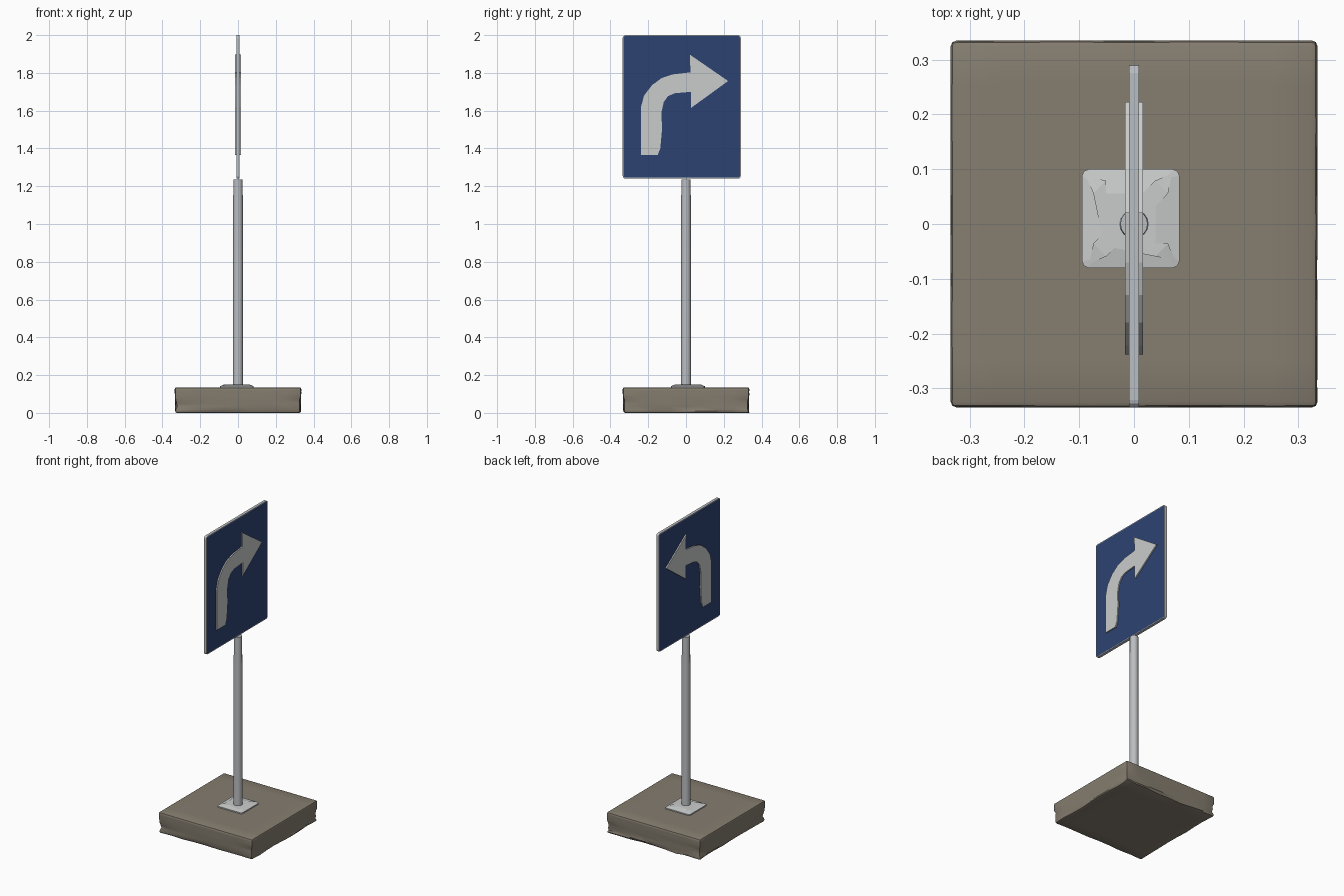
import bpy, bmesh, math, random
from mathutils import Vector

random.seed(4)
cube = bpy.data.objects.get("Cube")
if cube:
    bpy.data.objects.remove(cube, do_unlink=True)


def material(name, rgb):
    m = bpy.data.materials.new(name)
    m.use_nodes = True
    m.diffuse_color = (*rgb, 1)
    m.node_tree.nodes["Principled BSDF"].inputs["Base Color"].default_value = (*rgb, 1)
    return m


STONE = material("weathered stone", (0.235, 0.205, 0.16))
BLUE = material("sign blue", (0.026, 0.055, 0.17))
WHITE = material("arrow white", (0.59, 0.60, 0.60))
STEEL = material("galvanised steel", (0.50, 0.52, 0.54))


def finish(bm, name, *mats, smooth=None):
    bmesh.ops.recalc_face_normals(bm, faces=bm.faces)
    mesh = bpy.data.meshes.new(name)
    bm.to_mesh(mesh)
    bm.free()
    for m in mats:
        mesh.materials.append(m)
    ob = bpy.data.objects.new(name, mesh)
    bpy.context.collection.objects.link(ob)
    if smooth:
        bpy.ops.object.select_all(action="DESELECT")
        ob.select_set(True)
        bpy.context.view_layer.objects.active = ob
        bpy.ops.object.shade_smooth_by_angle(angle=math.radians(smooth))
    return ob


def box(lo, hi):
    bm = bmesh.new()
    bmesh.ops.create_cube(bm, size=1)
    lo, hi = Vector(lo), Vector(hi)
    for v in bm.verts:
        v.co = (lo + hi) / 2 + v.co * (hi - lo)
    return bm


def slab(outline, x0, x1):
    """Extrude a (y, z) outline along x."""
    bm = bmesh.new()
    face = bm.faces.new([bm.verts.new((x0, y, z)) for y, z in outline])
    new = bmesh.ops.extrude_face_region(bm, geom=[face])["geom"]
    for v in new:
        if isinstance(v, bmesh.types.BMVert):
            v.co.x = x1
    return bm


# Stone foot: bevelled block, worn along the lower edges
HALF, TOP = 0.335, 0.135
bm = box((-HALF, -HALF, 0), (HALF, HALF, TOP))
bmesh.ops.subdivide_edges(bm, edges=bm.edges, cuts=7, use_grid_fill=True)
for v in bm.verts:
    edge = max(abs(v.co.x), abs(v.co.y)) > HALF - 0.001
    if edge:
        low = max(0, 1 - v.co.z / (TOP * 0.7))
        wear = random.uniform(0, 0.028) * low + random.uniform(0, 0.003)
        v.co.x *= 1 - wear
        v.co.y *= 1 - wear
rim = [e for e in bm.edges if len(e.link_faces) == 2 and e.calc_face_angle(0) > 1]
bmesh.ops.bevel(bm, geom=rim, offset=0.01, segments=2, affect="EDGES", profile=0.5)
finish(bm, "stone_foot", STONE, smooth=40)

# Mounting plate with a flared collar rising to the post
bm = box((-0.095, -0.08, 0.12), (0.083, 0.1, 0.142))
upright = [e for e in bm.edges if abs(e.verts[0].co.z - e.verts[1].co.z) > 0.01]
bmesh.ops.bevel(bm, geom=upright, offset=0.012, segments=2, affect="EDGES", profile=0.5)
lid = max(bm.faces, key=lambda f: f.calc_center_median().z)
bmesh.ops.inset_region(bm, faces=[lid], thickness=0.045)
for v in lid.verts:
    v.co.z += 0.008
finish(bm, "mounting_plate", WHITE)

# Round post
bm = bmesh.new()
bmesh.ops.create_cone(bm, cap_ends=True, segments=16, radius1=0.027,
                      radius2=0.025, depth=1.115)
bmesh.ops.translate(bm, verts=bm.verts, vec=(0, 0, 0.6775))
finish(bm, "post", STEEL, smooth=40)

# Sign panel: steel rim with blue faces on both sides
bm = box((-0.009, -0.335, 1.24), (0.009, 0.29, 2.0))
corners = [e for e in bm.edges if abs(e.verts[0].co.x - e.verts[1].co.x) > 0.01]
bmesh.ops.bevel(bm, geom=corners, offset=0.014, segments=3, affect="EDGES", profile=0.5)
bm.normal_update()
sides = [f for f in bm.faces if abs(f.normal.x) > 0.9]
for f in sides:
    bmesh.ops.inset_region(bm, faces=[f], thickness=0.005)
    f.material_index = 1
finish(bm, "sign_panel", STEEL, BLUE)

# Bent arrow, the same outline on each side of the panel
ARROW = [(-0.238, 1.365), (-0.15, 1.365), (-0.136, 1.40), (-0.127, 1.50),
         (-0.13, 1.59), (-0.118, 1.645), (-0.095, 1.677), (-0.06, 1.692),
         (0.026, 1.70), (0.026, 1.614), (0.223, 1.757), (0.02, 1.897),
         (0.024, 1.803), (-0.07, 1.792), (-0.13, 1.772), (-0.18, 1.735),
         (-0.222, 1.68), (-0.238, 1.62)]
for name, s in (("left", 1), ("right", -1)):
    finish(slab(ARROW, s * 0.008, s * 0.0165), name + "_arrow", WHITE)
